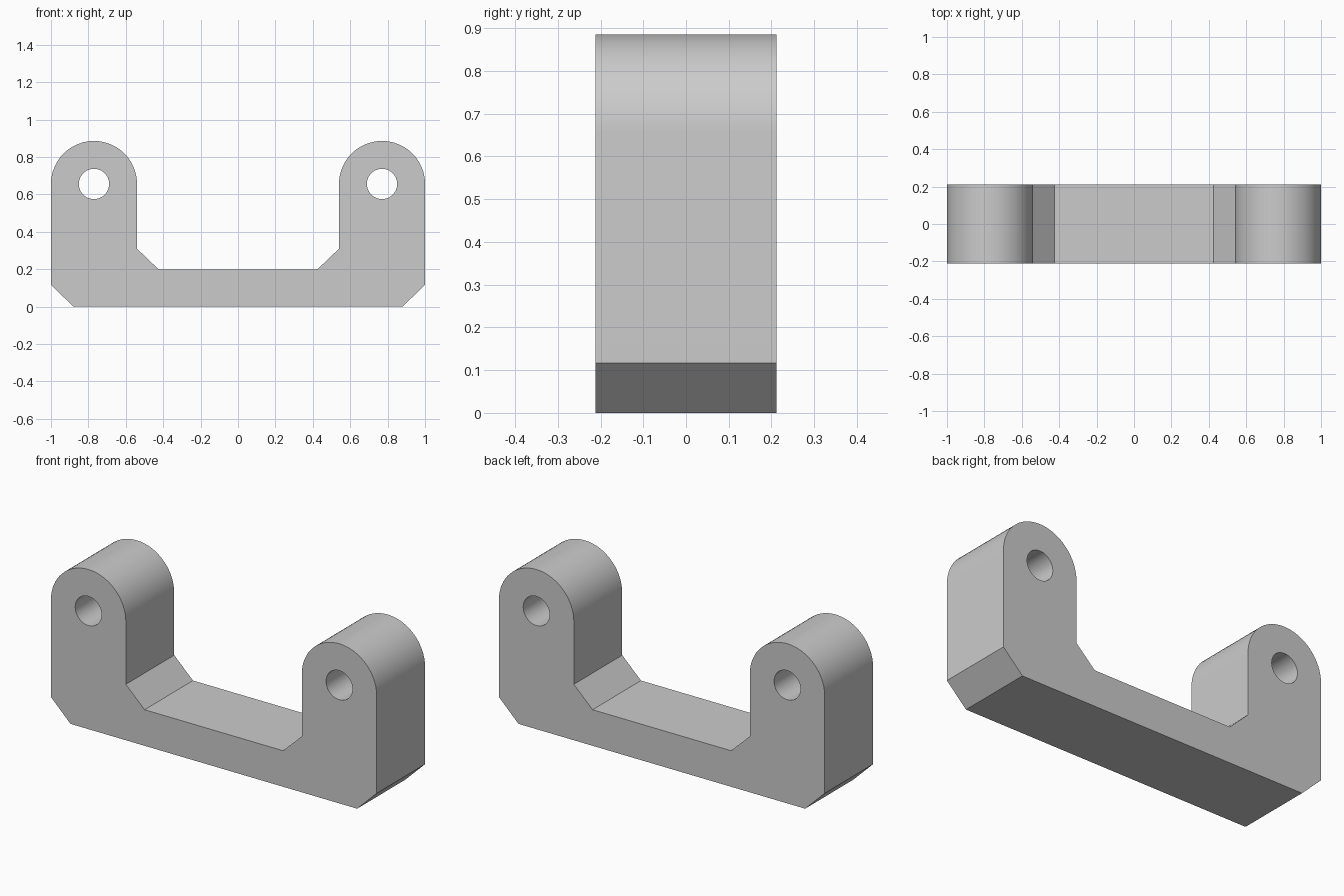
import bpy
import bmesh
from math import radians, sin, cos, pi

cube = bpy.data.objects.get("Cube")
if cube:
    bpy.data.objects.remove(cube, do_unlink=True)

HALF_DEPTH = 0.212
LUG_X, LUG_Z, LUG_R, HOLE_R = 0.77, 0.656, 0.23, 0.081

grey = bpy.data.materials.new("plain grey")
grey.use_nodes = True
colour = (0.6, 0.6, 0.6, 1)
grey.diffuse_color = colour
grey.node_tree.nodes["Principled BSDF"].inputs["Base Color"].default_value = colour


def extrude_profile(name, points):
    """Extrude a closed x-z outline through the depth of the bracket."""
    bm = bmesh.new()
    face = bm.faces.new([bm.verts.new((x, -HALF_DEPTH, z)) for x, z in points])
    new = bmesh.ops.extrude_face_region(bm, geom=[face])["geom"]
    verts = [v for v in new if isinstance(v, bmesh.types.BMVert)]
    bmesh.ops.translate(bm, vec=(0, 2 * HALF_DEPTH, 0), verts=verts)
    bmesh.ops.recalc_face_normals(bm, faces=bm.faces)
    mesh = bpy.data.meshes.new(name)
    bm.to_mesh(mesh)
    bm.free()
    mesh.materials.append(grey)
    obj = bpy.data.objects.new(name, mesh)
    bpy.context.collection.objects.link(obj)
    return obj


# Right half of the outline: chamfered foot, rounded lug, inner gusset
steps = 32
half = [(0.88, 0), (1, 0.117)]
half += [(LUG_X + LUG_R * cos(pi * i / steps), LUG_Z + LUG_R * sin(pi * i / steps))
         for i in range(steps + 1)]
half += [(0.54, 0.31), (0.425, 0.2)]
bracket = extrude_profile("bracket", half + [(-x, z) for x, z in reversed(half)])

# Bolt holes through both lugs
for side in (-1, 1):
    bpy.ops.mesh.primitive_cylinder_add(vertices=48, radius=HOLE_R, depth=1,
                                        location=(side * LUG_X, 0, LUG_Z),
                                        rotation=(pi / 2, 0, 0))
    cutter = bpy.context.object
    cutter.name = "hole_cutter"
    cutter.hide_render = True
    cutter.data.materials.append(grey)
    cut = bracket.modifiers.new("bolt hole", "BOOLEAN")
    cut.operation = "DIFFERENCE"
    cut.solver = "EXACT"
    cut.object = cutter
    bpy.ops.object.select_all(action="DESELECT")
    bracket.select_set(True)
    bpy.context.view_layer.objects.active = bracket
    bpy.ops.object.modifier_apply(modifier=cut.name)
    bpy.data.objects.remove(cutter, do_unlink=True)

bpy.ops.object.shade_smooth_by_angle(angle=radians(30))
